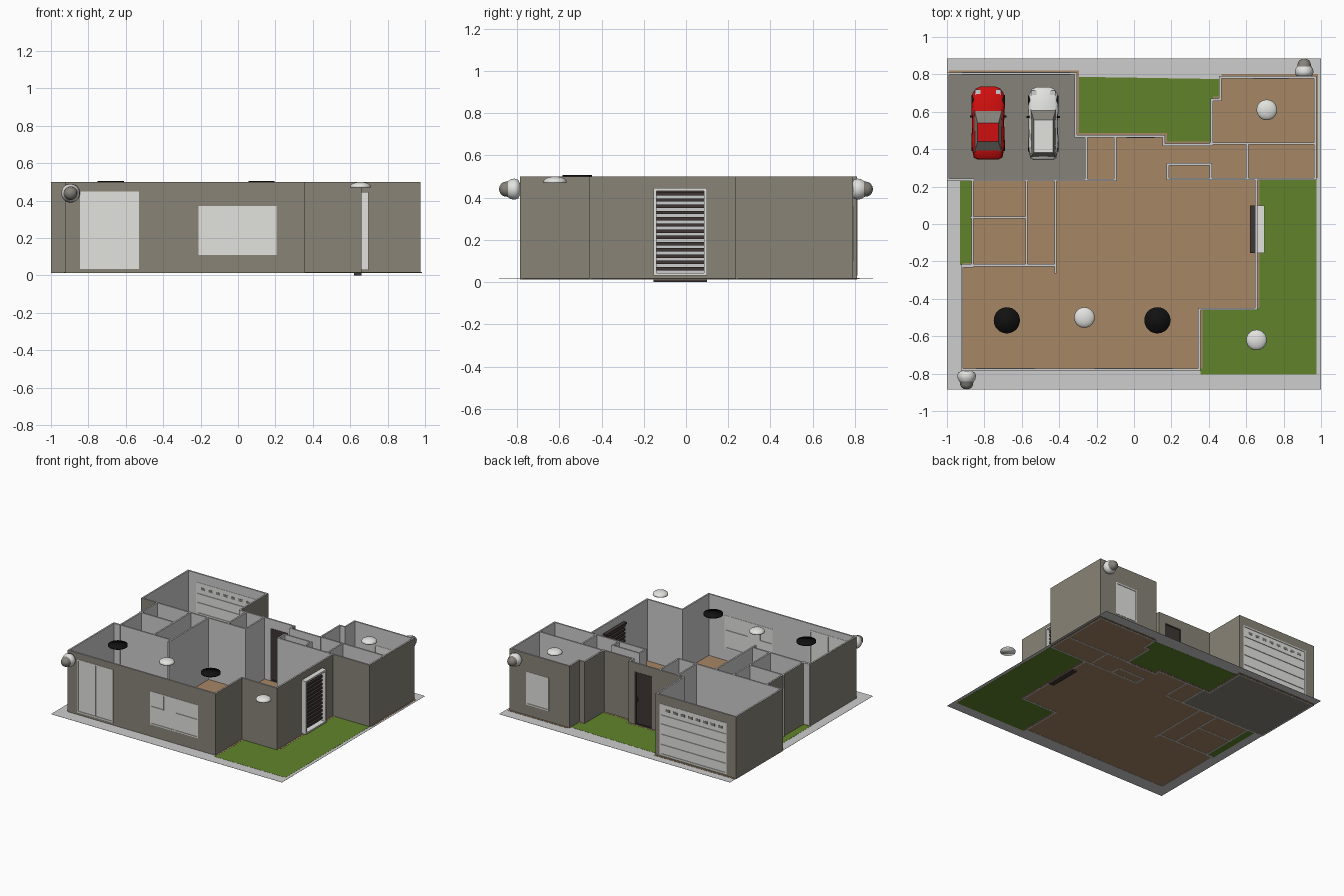
import bpy, bmesh, math
from mathutils import Vector, Matrix

if "Cube" in bpy.data.objects:
    bpy.data.objects.remove(bpy.data.objects["Cube"])


def mat(name, r, g, b):
    m = bpy.data.materials.new(name)
    lin = [((c / 255 + 0.055) / 1.055) ** 2.4 for c in (r, g, b)]
    m.diffuse_color = (*lin, 1)
    m.use_nodes = True
    m.node_tree.nodes["Principled BSDF"].inputs["Base Color"].default_value = m.diffuse_color
    return m


TAUPE = mat("taupe_render", 136, 132, 119)
LIGHT = mat("light_grey", 205, 205, 205)
WHITE = mat("white", 226, 226, 223)
BROWN = mat("brown_floor", 166, 134, 101)
GREEN = mat("grass_green", 97, 132, 43)
GREY = mat("concrete_grey", 133, 130, 122)
BLACK = mat("black", 17, 17, 17)
RED = mat("red", 208, 14, 14)
DARK = mat("dark_wood", 62, 54, 52)


def finish(name, bm, *mats):
    bmesh.ops.recalc_face_normals(bm, faces=bm.faces)
    me = bpy.data.meshes.new(name)
    bm.to_mesh(me)
    bm.free()
    for m in mats:
        me.materials.append(m)
    ob = bpy.data.objects.new(name, me)
    bpy.context.collection.objects.link(ob)
    return ob


def add_box(bm, x0, x1, y0, y1, z0, z1):
    mtx = Matrix.Translation(((x0 + x1) / 2, (y0 + y1) / 2, (z0 + z1) / 2))
    mtx = mtx @ Matrix.Diagonal((x1 - x0, y1 - y0, z1 - z0, 1))
    bmesh.ops.create_cube(bm, size=1, matrix=mtx)


def boxes(name, material, items):
    bm = bmesh.new()
    for b in items:
        add_box(bm, *b)
    return finish(name, bm, material)


def plate(name, pts, z0, z1, material):
    bm = bmesh.new()
    f = bm.faces.new([bm.verts.new((x, y, z0)) for x, y in pts])
    r = bmesh.ops.extrude_face_region(bm, geom=[f], use_keep_orig=True)
    vs = [v for v in r["geom"] if isinstance(v, bmesh.types.BMVert)]
    bmesh.ops.translate(bm, verts=vs, vec=(0, 0, z1 - z0))
    return finish(name, bm, material)


def smooth(ob):
    for p in ob.data.polygons:
        p.use_smooth = True


def lathe(name, profile, mats, rule, mtx, seg=32):
    """Spin (radius, height) points round local z; rule picks material from height."""
    bm = bmesh.new()
    rings = [[bm.verts.new((r * math.cos(2 * math.pi * i / seg), r * math.sin(2 * math.pi * i / seg), h))
              for i in range(seg)] for r, h in profile]
    for k, (a, b) in enumerate(zip(rings, rings[1:])):
        for i in range(seg):
            j = (i + 1) % seg
            f = bm.faces.new((a[i], a[j], b[j], b[i]))
            f.material_index = rule((profile[k][1] + profile[k + 1][1]) / 2)
    bm.faces.new(rings[0])
    bm.faces.new(rings[-1]).material_index = rule(profile[-1][1])
    bm.transform(mtx)
    ob = finish(name, bm, *mats)
    smooth(ob)
    return ob


T, ZB, ZT = 0.012, 0.012, 0.5      # wall thickness, bottom, top
outline = [(-.925, -.785), (.355, -.785), (.355, -.46), (.66, -.46), (.66, .235), (.975, .235),
           (.975, .79), (.455, .79), (.455, .67), (.41, .67), (.41, .43), (.165, .43), (.165, .475),
           (-.305, .475), (-.305, .81), (-1, .81), (-1, .23), (-.87, .23), (-.87, -.22), (-.925, -.22)]

# Ground slab, lawns and floors: thin layers seen from above and below
plate("ground_slab", [(-1, -.885), (1, -.885), (1, .885), (-1, .885)], .0155, .0165, LIGHT)
plate("front_lawn", [(.355, -.805), (.975, -.805), (.975, .235), (.655, .235), (.655, -.46), (.355, -.46)],
      .0145, .0175, GREEN)
plate("back_lawn", [(-.305, .43), (.455, .43), (.455, .775), (-.305, .787)], .0145, .0175, GREEN)
plate("side_lawn", [(-.93, -.22), (-.87, -.22), (-.87, .23), (-.93, .23)], .0145, .0175, GREEN)
plate("house_floor", [(min(x + .012, .985), y + .012) for x, y in outline], .0135, .0185, BROWN)
plate("garage_floor", [(-.995, .235), (-.26, .235), (-.26, .475), (-.31, .475), (-.31, .805), (-.995, .805)],
      .0125, .0195, GREY)

# Outer walls: taupe outside, light grey inside and on top
bm = bmesh.new()
n = len(outline)
inner = []
for i in range(n):
    p, q, r = (Vector(outline[(i + k) % n]) for k in (-1, 0, 1))
    d1, d2 = (q - p).normalized(), (r - q).normalized()
    inner.append(q + Vector((-d1.y - d2.y, d1.x + d2.x)) * T)
loops = [[bm.verts.new((p[0], p[1], z)) for p in pts] for pts, z in
         ((outline, ZB), (outline, ZT), (inner, ZT), (inner, ZB))]
for k in range(4):
    a, b = loops[k], loops[(k + 1) % 4]
    for i in range(n):
        j = (i + 1) % n
        bm.faces.new((a[i], a[j], b[j], b[i])).material_index = 0 if k == 0 and i != 18 else 1
outer_walls = finish("outer_walls", bm, TAUPE, LIGHT)

# Inner partition walls
h = T / 2
along_x = [(-.87, -.10, .235), (-.87, -.575, .035), (-.915, -.42, -.22), (.41, .965, .43),
           (.18, .66, .241), (.18, .41, .32)]
along_y = [(.235, .47, -.255), (.235, .47, -.10), (-.22, .235, -.575), (-.265, .235, -.42),
           (.24, .43, .605), (.24, .32, .18), (.24, .32, .41)]
boxes("inner_walls", LIGHT,
      [(a - h, b + h, y - h, y + h, ZB, .499) for a, b, y in along_x] +
      [(x - h, x + h, a, b, ZB, .499) for a, b, x in along_y])

# Openings, cut through the outer walls
cuts = []


def window(name, x0, x1, z0, z1, y, bars=(), pane=WHITE, frame=WHITE, w=.01):
    """Framed panel in a wall along x, with extra bars given as boxes in x and z."""
    cuts.append((x0, x1, y - .03, y + .03, z0, z1))
    boxes(name + "_pane", pane, [(x0, x1, y - .003, y + .003, z0, z1)])
    rim = [(x0, x0 + w, z0, z1), (x1 - w, x1, z0, z1), (x0, x1, z0, z0 + w), (x0, x1, z1 - w, z1)]
    boxes(name + "_frame", frame, [(a, b, y - .008, y + .008, c, d) for a, b, c, d in rim + list(bars)])


window("sliding_door", -.845, -.53, .035, .45, -.779, [(-.692, -.682, .035, .45)])
window("front_window", -.21, .205, .11, .37, -.779,
       [(-.1, -.094, .25, .37), (-.21, -.094, .247, .253), (.0, .008, .11, .37), (.0, .205, .25, .256)])
window("back_window", .635, .83, .10, .36, .784)
window("front_door", -.04, .11, .02, .43, .469, [(.085, .092, .2, .24)], DARK, DARK)
window("garage_door", -.92, -.34, .03, .43, .804,
       [(-.92, -.34, z, z + .003) for z in (.11, .19, .27, .34)])
boxes("garage_door_vents", GREY,
      [(-.88 + i * .065, -.845 + i * .065, .7995, .8085, .375, .395) for i in range(8)])

# Louvred side door: white frame outside, dark slats behind
cuts.append((.62, .70, -.15, .095, .03, .44))
boxes("louvre_frame", WHITE, [(.655, .697, -.155, -.14, .03, .445), (.655, .697, .085, .10, .03, .445),
                              (.655, .697, -.155, .10, .03, .042), (.655, .697, -.155, .10, .432, .445)])
bm = bmesh.new()
for i in range(13):
    z = .056 + i * .0295
    add_box(bm, .622, .672, -.14, .085, z, z + .016)
add_box(bm, .62, .655, -.155, .10, .425, .44)
add_box(bm, .62, .66, -.155, .10, 0, .022)
finish("louvre_slats", bm, DARK)

cutter = boxes("opening_cutter", LIGHT, cuts)
cutter.hide_render = True
cutter.hide_viewport = True
mod = outer_walls.modifiers.new("openings", "BOOLEAN")
mod.operation, mod.object, mod.solver = "DIFFERENCE", cutter, "EXACT"

# Ceiling fittings: black speaker discs and flat white lamps
for i, x in enumerate((-.68, .125)):
    lathe(f"ceiling_speaker_{i}", [(.07, .496), (.07, .506)], [BLACK], lambda z: 0,
          Matrix.Translation((x, -.515, 0)))
for i, (x, y) in enumerate(((-.265, -.50), (.71, .61), (.655, -.62))):
    prof = [(.055, .47)] + [(.055 * math.cos(a * .17), .475 + .025 * math.sin(a * .17)) for a in range(10)]
    lathe(f"ceiling_lamp_{i}", prof, [WHITE], lambda z: 0, Matrix.Translation((x, y, 0)))

# Wall lamps: white flared body with a grey domed tip
lamp = [(.03, 0), (.045, .008), (.05, .025), (.047, .042), (.038, .056), (.036, .06),
        (.034, .075), (.026, .088), (.012, .096), (.001, .098)]
for i, (x, y, s) in enumerate(((-.895, -.787, 1), (.91, .787, -1))):
    lathe(f"wall_lamp_{i}", lamp, [WHITE, GREY], lambda z: int(z > .057),
          Matrix.Translation((x, y, .44)) @ Matrix.Rotation(s * math.pi / 2, 4, "X"))


# Cars: lofted body, glass cabin with painted roof, wheels
def car(name, x, y, w, paint, cabin):
    at = Matrix.Translation((x, y, .02))
    bm = bmesh.new()
    rings = []
    for yy, k, top in ((-.195, .62, .062), (-.185, .85, .075), (-.12, 1, .08), (0, .95, .078),
                       (.1, 1, .07), (.16, .92, .06), (.185, .72, .052), (.195, .45, .045)):
        r = w * k
        half = [(r * .9, .02), (r, .04), (r * .95, top * .85), (r * .75, top)]
        ring = half + [(-a, b) for a, b in reversed(half)]
        rings.append([bm.verts.new((a, yy, b)) for a, b in ring])
    for a, b in zip(rings, rings[1:]):
        for i in range(8):
            bm.faces.new((a[i], a[(i + 1) % 8], b[(i + 1) % 8], b[i]))
    bm.faces.new(rings[0])
    bm.faces.new(rings[-1])
    bm.transform(at)
    smooth(finish(name + "_body", bm, paint))
    y0, y1, y2, y3 = cabin
    bm = bmesh.new()
    low = [bm.verts.new((sx * w * .82, yy, .068)) for sx, yy in ((-1, y0), (1, y0), (1, y3), (-1, y3))]
    top = [bm.verts.new((sx * w * .62, yy, .118)) for sx, yy in ((-1, y1), (1, y1), (1, y2), (-1, y2))]
    for i in range(4):
        bm.faces.new((low[i], low[(i + 1) % 4], top[(i + 1) % 4], top[i]))
    bm.faces.new(top).material_index = 1
    bm.faces.new(low)
    bm.transform(at)
    finish(name + "_cabin", bm, GREY, paint)
    bm = bmesh.new()
    for sx in (-1, 1):
        for yy in (-.12, .12):
            m = at @ Matrix.Translation((sx * w * .86, yy, .03)) @ Matrix.Rotation(math.pi / 2, 4, "Y")
            bmesh.ops.create_cone(bm, cap_ends=True, segments=20, radius1=.03, radius2=.03, depth=.024, matrix=m)
    finish(name + "_wheels", bm, BLACK)
    boxes(name + "_mirrors", BLACK, [(x + s * w - .008, x + s * w + .008, y + .03, y + .04, .095, .105) for s in (-1, 1)])
    boxes(name + "_headlights", LIGHT, [(x + s * w * .62 - .014, x + s * w * .62 + .014, y + .15, y + .178, .073, .081)
                                        for s in (-1, 1)])


car("red_car", -.78, .54, .09, RED, (-.16, -.10, .0, .07))
car("white_car", -.485, .537, .082, WHITE, (-.18, -.155, .02, .075))
